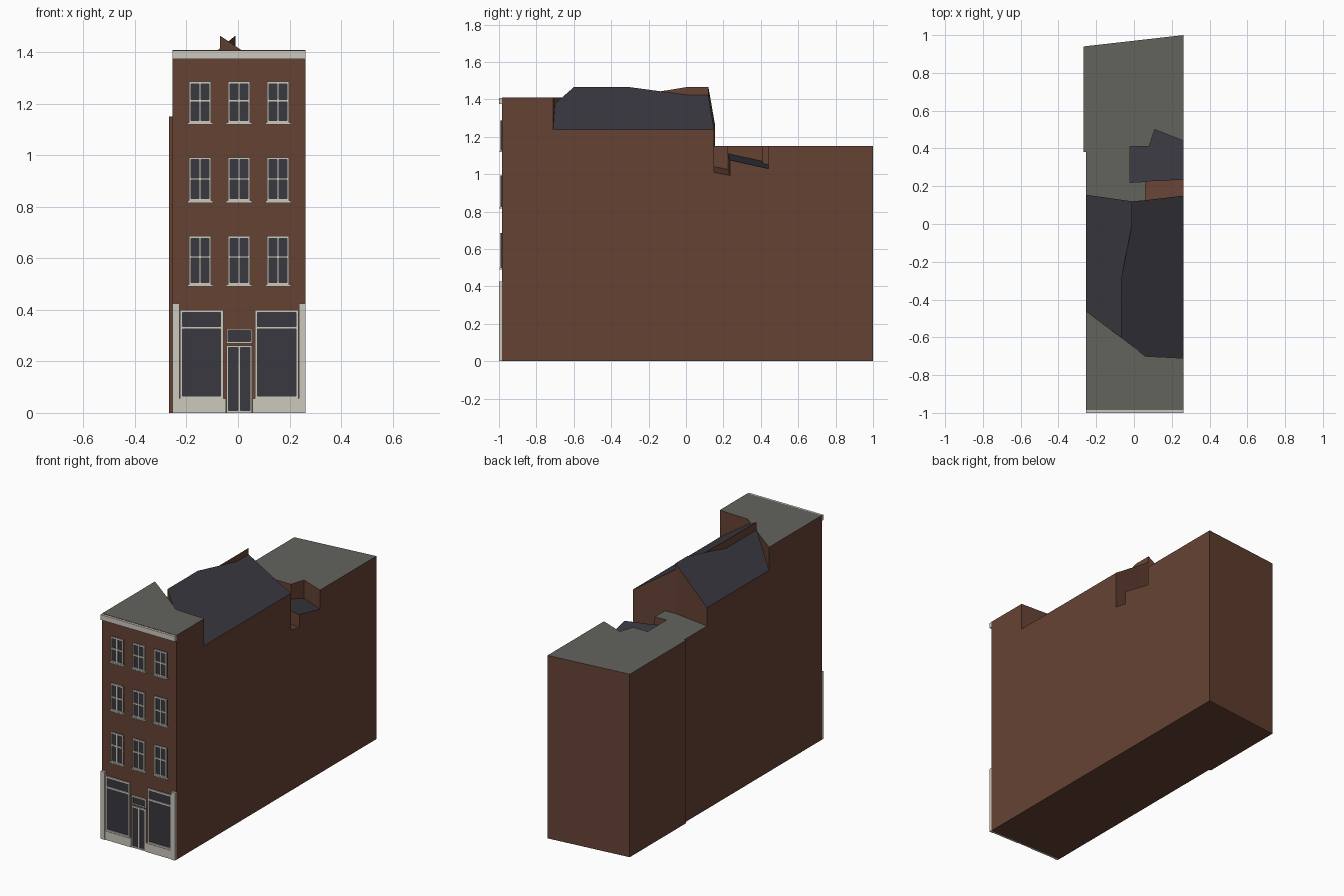
import bpy
import bmesh

cube = bpy.data.objects.get("Cube")
if cube:
    bpy.data.objects.remove(cube, do_unlink=True)


def material(name, rgb):
    m = bpy.data.materials.new(name)
    m.use_nodes = True
    m.diffuse_color = (*rgb, 1)
    m.node_tree.nodes["Principled BSDF"].inputs["Base Color"].default_value = (*rgb, 1)
    return m


brick = material("brick", (0.132, 0.055, 0.034))
slate = material("slate", (0.041, 0.041, 0.052))
glass = material("window_glass", (0.04, 0.04, 0.05))
flat_roof = material("flat_roof_grey", (0.125, 0.125, 0.11))
cream = material("cream_trim", (0.6, 0.58, 0.51))

WALL, LEFT, RIGHT = -0.985, -0.255, 0.262


def finish(name, bm, mats):
    bmesh.ops.recalc_face_normals(bm, faces=bm.faces)
    mesh = bpy.data.meshes.new(name)
    bm.to_mesh(mesh)
    bm.free()
    for m in mats:
        mesh.materials.append(m)
    obj = bpy.data.objects.new(name, mesh)
    bpy.context.collection.objects.link(obj)
    return obj


def block(name, footprint, top, top_mat):
    """Brick prism on a footprint; top(x, y) gives the roof plane height."""
    bm = bmesh.new()
    low = [bm.verts.new((x, y, 0)) for x, y in footprint]
    high = [bm.verts.new((x, y, top(x, y))) for x, y in footprint]
    bm.faces.new(low[::-1])
    bm.faces.new(high).material_index = 1
    n = len(footprint)
    for i in range(n):
        j = (i + 1) % n
        bm.faces.new((low[i], low[j], high[j], high[i]))
    return finish(name, bm, (brick, top_mat))


def facade_boxes(name, rects, depth, mat):
    """Boxes on the front wall, each given as x0, x1, z0, z1."""
    bm = bmesh.new()
    for x0, x1, z0, z1 in rects:
        r = bmesh.ops.create_cube(bm, size=1)
        bmesh.ops.scale(bm, vec=(x1 - x0, depth, z1 - z0), verts=r["verts"])
        bmesh.ops.translate(bm, verts=r["verts"],
                            vec=((x0 + x1) / 2, WALL - depth / 2, (z0 + z1) / 2))
    return finish(name, bm, (mat,))


def window(name, x0, x1, z0, z1, bar, rails=(), mullion=False, depth=0.009):
    """Glass plate with a raised frame, optional cross rails and centre bar."""
    facade_boxes(name + "_glass", [(x0, x1, z0, z1)], 0.003, glass)
    bars = [(x0, x0 + bar, z0, z1), (x1 - bar, x1, z0, z1),
            (x0 + bar, x1 - bar, z0, z0 + bar), (x0 + bar, x1 - bar, z1 - bar, z1)]
    bars += [(x0 + bar, x1 - bar, z - bar / 2, z + bar / 2) for z in rails]
    if mullion:
        mid = (x0 + x1) / 2
        bars.append((mid - bar / 2, mid + bar / 2, z0 + bar, z1 - bar))
    facade_boxes(name + "_frame", bars, depth, cream)


# Front block with flat roof
valley = [(0.06, -0.70), (-0.07, -0.60), (LEFT, -0.46)]
block("front_block", [(LEFT, WALL), (RIGHT, WALL), (RIGHT, -0.71)] + valley,
      lambda x, y: 1.41, flat_roof)

# Two pitched roofs meeting along a bent, stepped ridge
ridge = [(-0.07, -0.60), (-0.07, -0.30), (-0.01, 0.0), (-0.01, 0.12)]
block("east_pitched_roof",
      [(0.06, -0.70), (RIGHT, -0.71), (RIGHT, 0.15), (0.06, 0.126)] + ridge[::-1],
      lambda x, y: 1.24 + 0.678 * (RIGHT - x), slate)
block("west_pitched_roof", [(LEFT, -0.46)] + ridge + [(LEFT, 0.155)],
      lambda x, y: 1.265 + 0.816 * (x - LEFT), slate)

# Rear wing with a sunken corner
block("rear_wing",
      [(LEFT, 0.155), (-0.01, 0.12), (0.06, 0.126), (0.06, 0.225), (-0.02, 0.22),
       (-0.02, 0.41), (0.08, 0.41), (0.11, 0.50), (RIGHT, 0.44), (RIGHT, 1.0),
       (-0.267, 0.94), (-0.267, 0.38), (LEFT, 0.38)],
      lambda x, y: 1.15, flat_roof)
block("light_well", [(0.06, 0.126), (RIGHT, 0.15), (RIGHT, 0.235), (0.06, 0.225)],
      lambda x, y: 1.01 + 0.15 * (RIGHT - x) - 0.2 * (y - 0.15), brick)
block("sunken_lean_to_roof",
      [(-0.02, 0.22), (0.06, 0.225), (RIGHT, 0.235), (RIGHT, 0.44),
       (0.11, 0.50), (0.08, 0.41), (-0.02, 0.41)],
      lambda x, y: 1.075 + 0.115 * (RIGHT - x) - 0.22 * (y - 0.235), slate)

# Cornice
facade_boxes("cornice", [(LEFT, RIGHT, 1.375, 1.408)], 0.015, cream)

# Upper windows: three floors of three
for floor, (z0, z1, rail) in enumerate([(0.498, 0.686, 0.605), (0.824, 0.992, 0.908),
                                        (1.127, 1.286, 1.212)]):
    for col, cx in enumerate((-0.147, 0.004, 0.156)):
        name = f"window_{floor + 1}_{col + 1}"
        window(name, cx - 0.043, cx + 0.043, z0, z1, 0.008, (rail,), True)
        facade_boxes(name + "_sill", [(cx - 0.05, cx + 0.05, z0 - 0.008, z0)], 0.012, cream)

# Shopfront
facade_boxes("shopfront_pilasters", [(LEFT, -0.227, 0, 0.425), (0.236, RIGHT, 0, 0.425)],
             0.015, cream)
facade_boxes("shopfront_base", [(-0.227, -0.046, 0, 0.055), (0.056, 0.236, 0, 0.055)],
             0.012, cream)
window("shop_window_right", -0.226, -0.057, 0.055, 0.40, 0.010, (0.331,))
window("shop_window_left", 0.066, 0.235, 0.055, 0.40, 0.010, (0.331,))

# Entrance
window("double_door", -0.045, 0.055, 0.0, 0.262, 0.009, (), True)
window("door_transom", -0.045, 0.055, 0.27, 0.326, 0.007)
